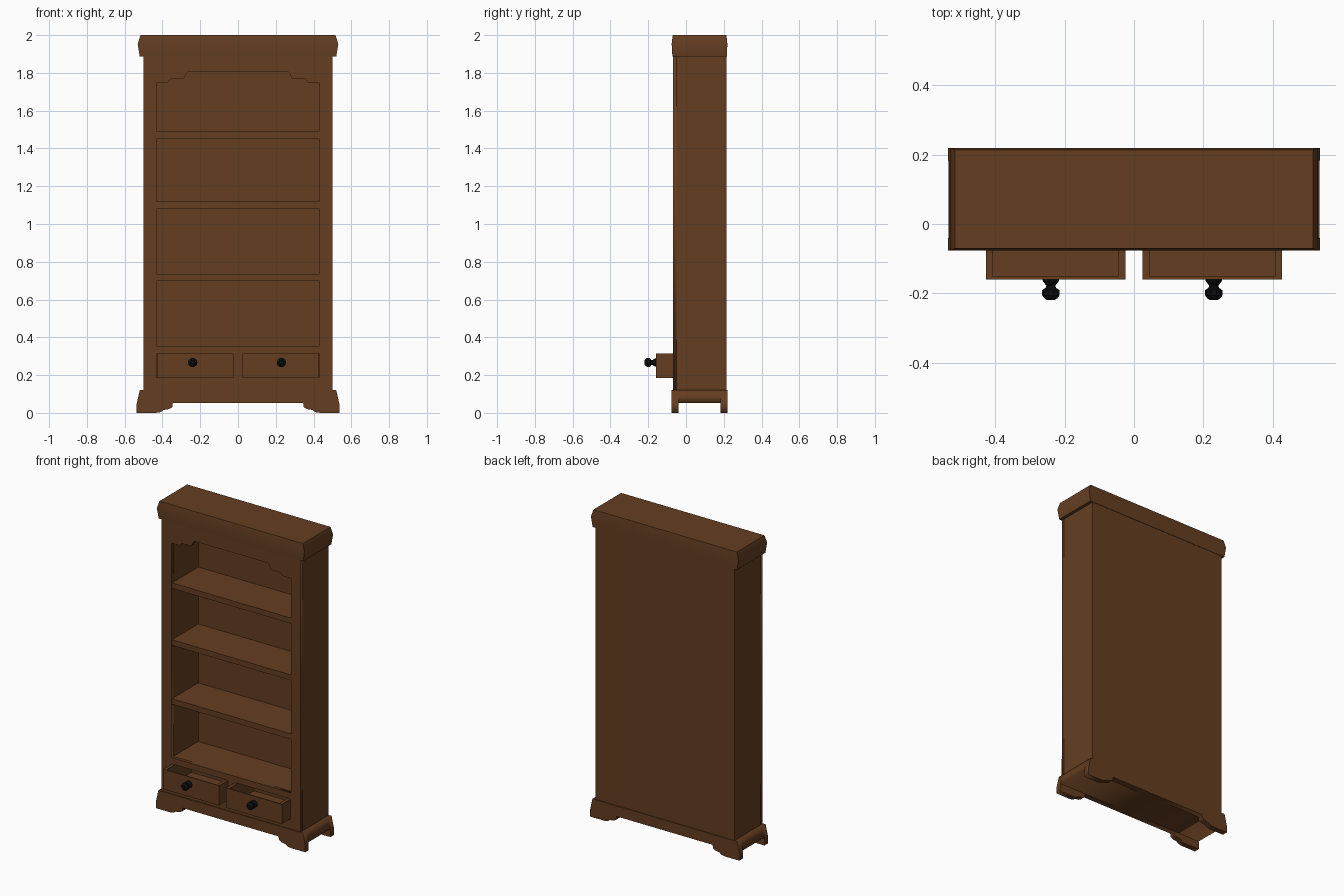
import bpy, bmesh, math

if "Cube" in bpy.data.objects:
    bpy.data.objects.remove(bpy.data.objects["Cube"])

def material(name, col):
    m = bpy.data.materials.new(name)
    m.diffuse_color = (*col, 1)
    m.use_nodes = True
    m.node_tree.nodes["Principled BSDF"].inputs["Base Color"].default_value = m.diffuse_color
    return m

WOOD = material("brown_wood", (0.13, 0.048, 0.015))
BLACK = material("black_metal", (0.004, 0.004, 0.004))

def finish(name, bm, mat=WOOD):
    bmesh.ops.recalc_face_normals(bm, faces=bm.faces)
    me = bpy.data.meshes.new(name)
    bm.to_mesh(me)
    bm.free()
    me.materials.append(mat)
    ob = bpy.data.objects.new(name, me)
    bpy.context.collection.objects.link(ob)
    return ob

def loft(name, rings, mat=WOOD):
    """Skin a list of equal-length point rings and cap both ends."""
    bm = bmesh.new()
    vs = [[bm.verts.new(p) for p in r] for r in rings]
    n = len(rings[0])
    for a, b in zip(vs, vs[1:]):
        for i in range(n):
            bm.faces.new((a[i], a[(i + 1) % n], b[(i + 1) % n], b[i]))
    bm.faces.new(vs[0])
    bm.faces.new(vs[-1])
    return finish(name, bm, mat)

def rect(x0, x1, y0, y1, z):
    return [(x0, y0, z), (x1, y0, z), (x1, y1, z), (x0, y1, z)]

def box(name, x0, x1, y0, y1, z0, z1):
    return loft(name, [rect(x0, x1, y0, y1, z0), rect(x0, x1, y0, y1, z1)])

def board(name, loops, y0, y1):
    """Front-view outline (further loops are holes) extruded from y0 to y1."""
    cu = bpy.data.curves.new(name, 'CURVE')
    cu.dimensions, cu.fill_mode, cu.extrude = '2D', 'BOTH', (y1 - y0) / 2
    for pts in loops:
        sp = cu.splines.new('POLY')
        sp.points.add(len(pts) - 1)
        for p, (x, z) in zip(sp.points, pts):
            p.co = (x, z, 0, 1)
        sp.use_cyclic_u = True
    ob = bpy.data.objects.new(name, cu)
    bpy.context.collection.objects.link(ob)
    ob.rotation_euler.x = math.pi / 2
    ob.location.y = (y0 + y1) / 2
    cu.materials.append(WOOD)
    bpy.ops.object.select_all(action='DESELECT')
    ob.select_set(True)
    bpy.context.view_layer.objects.active = ob
    bpy.ops.object.convert(target='MESH')
    return ob

def mirrored(half):
    """Close a half outline (x > 0) by mirroring it across x = 0."""
    return half + [(-x, z) for x, z in reversed(half)]

F, B = -0.07, 0.214            # front and back of the case
Z0, Z1 = 0.12, 1.89            # bottom and top of the case

# Face frame with the arched opening and two drawer holes
outer = mirrored([(0.5, Z0), (0.5, Z1)])
arch = mirrored([(0.43, 0.355), (0.43, 1.75), (0.372, 1.75), (0.355, 1.768),
                 (0.295, 1.768), (0.283, 1.776), (0.272, 1.8), (0.262, 1.806)])
holes = [[(s * 0.024, 0.185), (s * 0.428, 0.185), (s * 0.428, 0.315), (s * 0.024, 0.315)]
         for s in (-1, 1)]
board("face_frame", [outer, arch] + holes, F, F + 0.02)

# Case panels
for s, side in ((-1, "left"), (1, "right")):
    box(side + "_side_panel", *sorted((s * 0.43, s * 0.5)), F + 0.02, B, Z0, Z1)
box("back_panel", -0.43, 0.43, B - 0.008, B, Z0, Z1)
box("case_top", -0.43, 0.43, F + 0.02, B - 0.008, 1.806, Z1)
box("case_floor", -0.43, 0.43, F + 0.02, B - 0.008, Z0, 0.185)
box("drawer_divider", -0.024, 0.024, F + 0.02, B - 0.008, 0.185, 0.315)
box("bottom_shelf", -0.43, 0.43, F + 0.02, B - 0.008, 0.315, 0.355)
for i, z in enumerate((0.70, 1.083, 1.453)):
    box(f"shelf_{i + 1}", -0.43, 0.43, F + 0.006, B - 0.008, z, z + 0.036)

# Cornice
cornice = loft("cornice", [rect(-0.52, 0.52, -0.072, 0.2165, 1.887),
                           rect(-0.531, 0.531, -0.076, 0.219, 1.953),
                           rect(-0.516, 0.516, -0.070, 0.214, 2.0)])
bpy.ops.object.select_all(action='DESELECT')
cornice.select_set(True)
bpy.context.view_layer.objects.active = cornice
bpy.ops.object.shade_smooth_by_angle(angle=math.radians(30))

# Base: shaped front and back rails with feet, joined by a solid core
rail = mirrored([(0.345, 0.052), (0.348, 0.03), (0.365, 0.02), (0.395, 0.015),
                 (0.41, 0.004), (0.435, 0.0), (0.537, 0.0), (0.537, 0.045), (0.52, Z0)])
core = mirrored([(0.5355, 0.052), (0.52, Z0)])
board("front_base_rail", [rail], -0.076, -0.04)
board("back_base_rail", [rail], 0.183, 0.219)
board("base_core", [core], -0.04, 0.183)

# Drawers, pulled part way out, each a hollow tray
def drawer(name, x0, x1):
    y0, y1, zb, zt, zf = -0.16, 0.11, 0.186, 0.314, 0.2
    w, f = 0.02, 0.008
    inner = (x0 + w, x1 - w, y0 + f, y1 - f)
    bm = bmesh.new()
    rings = [[bm.verts.new(p) for p in r] for r in (
        rect(x0, x1, y0, y1, zb), rect(x0, x1, y0, y1, zt),
        rect(*inner, zt), rect(*inner, zf))]
    for a, b in zip(rings, rings[1:]):
        for i in range(4):
            j = (i + 1) % 4
            bm.faces.new((a[i], a[j], b[j], b[i]))
    bm.faces.new(rings[0])
    bm.faces.new(rings[-1])
    finish(name, bm)

# Turned knobs
KNOB = [(-0.158, 0.024), (-0.165, 0.023), (-0.178, 0.013), (-0.184, 0.015),
        (-0.191, 0.025), (-0.206, 0.025), (-0.214, 0.019), (-0.219, 0.012)]

def knob(name, x, z, n=10):
    loft(name, [[(x + r * math.cos(2 * math.pi * i / n), y,
                  z + r * math.sin(2 * math.pi * i / n)) for i in range(n)]
                for y, r in KNOB], BLACK)

for side, x0, x1, kx in (("left", -0.427, -0.025, -0.24), ("right", 0.025, 0.427, 0.23)):
    drawer(side + "_drawer", x0, x1)
    knob(side + "_knob", kx, 0.267)
